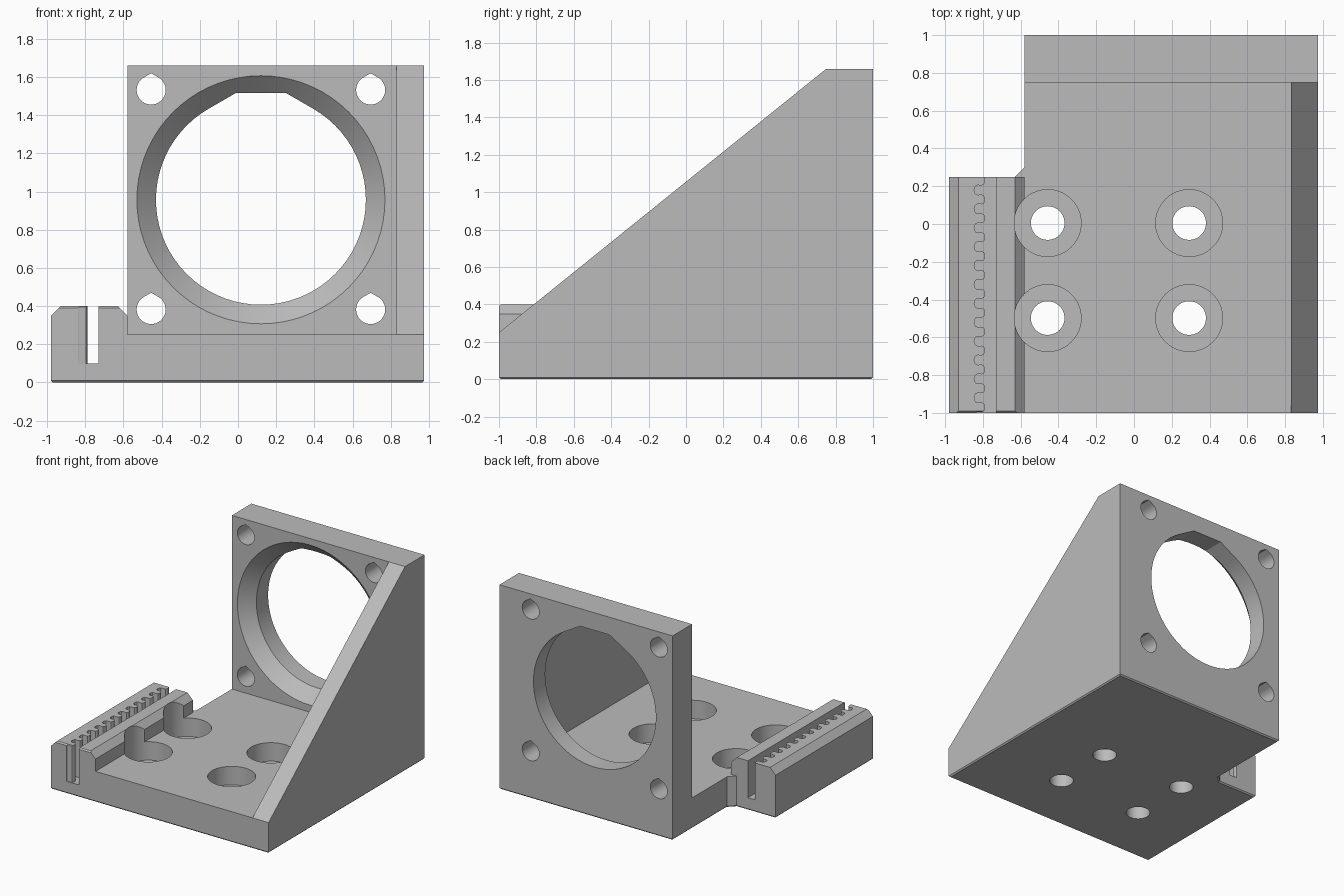
import bpy, bmesh
from math import sin, cos, pi, radians
from mathutils import Vector, Matrix

cube = bpy.data.objects.get("Cube")
if cube:
    bpy.data.objects.remove(cube, do_unlink=True)

grey = bpy.data.materials.new("plain grey")
grey.use_nodes = True
COLOUR = (0.5, 0.5, 0.5, 1)
grey.diffuse_color = COLOUR
grey.node_tree.nodes["Principled BSDF"].inputs["Base Color"].default_value = COLOUR


def finish(name, bm):
    bmesh.ops.recalc_face_normals(bm, faces=bm.faces)
    mesh = bpy.data.meshes.new(name)
    bm.to_mesh(mesh)
    bm.free()
    mesh.materials.append(grey)
    obj = bpy.data.objects.new(name, mesh)
    bpy.context.collection.objects.link(obj)
    return obj


def prism(name, outline, axis, lo, hi, bevel_rule=None):
    """Extrude a flat outline along an axis, bevelling edges whose ends pass the rule."""
    place = {"x": lambda a, b, h: (h, a, b),
             "y": lambda a, b, h: (a, h, b),
             "z": lambda a, b, h: (a, b, h)}[axis]
    bm = bmesh.new()
    face = bm.faces.new([bm.verts.new(place(a, b, lo)) for a, b in outline])
    new = bmesh.ops.extrude_face_region(bm, geom=[face])["geom"]
    bmesh.ops.translate(bm, vec=Vector(place(0, 0, hi - lo)),
                        verts=[g for g in new if isinstance(g, bmesh.types.BMVert)])
    bmesh.ops.recalc_face_normals(bm, faces=bm.faces)
    if bevel_rule:
        edges = [e for e in bm.edges if all(bevel_rule(v.co) for v in e.verts)]
        bmesh.ops.bevel(bm, geom=edges, offset=0.01, segments=1, affect="EDGES")
    return finish(name, bm)


def cone(name, r1, r2, depth, matrix):
    bm = bmesh.new()
    bmesh.ops.create_cone(bm, cap_ends=True, segments=72, radius1=r1, radius2=r2,
                          depth=depth, matrix=matrix)
    return finish(name, bm)


def teardrop(cx, cz, r, cap=None):
    """Circle with a peaked roof at 30 degrees, optionally cut flat at the cap height."""
    n = 60
    start, sweep = radians(60), radians(300)
    pts = [(cx + r * cos(pi - start + sweep * i / n), cz + r * sin(pi - start + sweep * i / n))
           for i in range(n + 1)]
    peak = r / cos(radians(30))
    if cap is None:
        return pts + [(cx, cz + peak)]
    half = (peak - cap) / math_tan30
    return pts + [(cx + half, cz + cap), (cx - half, cz + cap)]


math_tan30 = sin(pi / 6) / cos(pi / 6)


def combine(target, other, operation):
    mod = target.modifiers.new(operation.lower(), "BOOLEAN")
    mod.operation, mod.solver, mod.object = operation, "EXACT", other
    bpy.context.view_layer.objects.active = target
    bpy.ops.object.modifier_apply(modifier=mod.name)
    bpy.data.objects.remove(other, do_unlink=True)


L, R, EDGE = -0.58, 0.975, -0.98

# Base plate with a fine chamfer round its underside
body = prism("motor_bracket",
             [(EDGE, -1), (R, -1), (R, 1), (L, 1), (L, 0.3), (-0.63, 0.25), (EDGE, 0.25)],
             "z", 0, 0.25, lambda co: co.z < 0.001)

# Upright motor wall, sloping side brace and belt clamp block
wall = prism("motor_wall", [(L, 0.1), (R, 0.1), (R, 1.66), (L, 1.66)], "y", 0.75, 1)
brace = prism("side_brace", [(-1, 0.1), (1, 0.1), (1, 1.66), (0.75, 1.66), (-1, 0.25)],
              "x", 0.83, R)
clamp = prism("belt_clamp",
              [(EDGE, 0.1), (EDGE, 0.35), (-0.93, 0.4), (-0.63, 0.4), (L, 0.35), (L, 0.1)],
              "y", -1, 0.25, lambda co: co.y < -0.999 and co.z > 0.399)
for part in (wall, brace, clamp):
    combine(body, part, "UNION")

# Motor opening: conical lead-in, then a bore with a flat-topped roof
CX, CZ = 0.12, 0.957
combine(body, cone("lead_in", 0.66, 0.54, 0.12,
                   Matrix.Translation((CX, 0.8, CZ)) @ Matrix.Rotation(-pi / 2, 4, "X")),
        "DIFFERENCE")
combine(body, prism("bore", teardrop(CX, CZ, 0.55, 0.56), "y", 0.7, 1.1), "DIFFERENCE")

# Motor screw holes with peaked tops
for sx in (-1, 1):
    for sz in (-1, 1):
        hole = teardrop(CX + sx * 0.575, CZ + sz * 0.575, 0.076)
        combine(body, prism("screw_hole", hole, "y", 0.7, 1.1), "DIFFERENCE")

# Counterbored mounting holes in the base
for x in (-0.457, 0.292):
    for y in (0.005, -0.498):
        for r, low in ((0.089, -0.2), (0.177, 0.1)):
            combine(body, cone("mount_hole", r, r, 0.6 - low,
                               Matrix.Translation((x, y, (0.6 + low) / 2))), "DIFFERENCE")

# Belt slot with rounded teeth along one side
PITCH, STEPS, TEETH = 0.1, 16, 14
slot = [(-0.73, -1.12), (-0.73, 0.28)]
for i in range(TEETH * STEPS, -1, -1):
    t = i / STEPS
    slot.append((-0.817 - 0.029 * cos(2 * pi * t),
                 -1.12 + PITCH * t + 0.0095 * sin(4 * pi * t)))
combine(body, prism("belt_slot", slot, "z", 0.1, 0.5), "DIFFERENCE")

# Merge flat faces and smooth the round ones
bm = bmesh.new()
bm.from_mesh(body.data)
bmesh.ops.remove_doubles(bm, verts=bm.verts, dist=0.0002)
bmesh.ops.dissolve_limit(bm, angle_limit=radians(0.5), verts=bm.verts, edges=bm.edges)
bm.to_mesh(body.data)
bm.free()
bpy.ops.object.select_all(action="DESELECT")
body.select_set(True)
bpy.context.view_layer.objects.active = body
bpy.ops.object.shade_smooth_by_angle(angle=radians(25))
